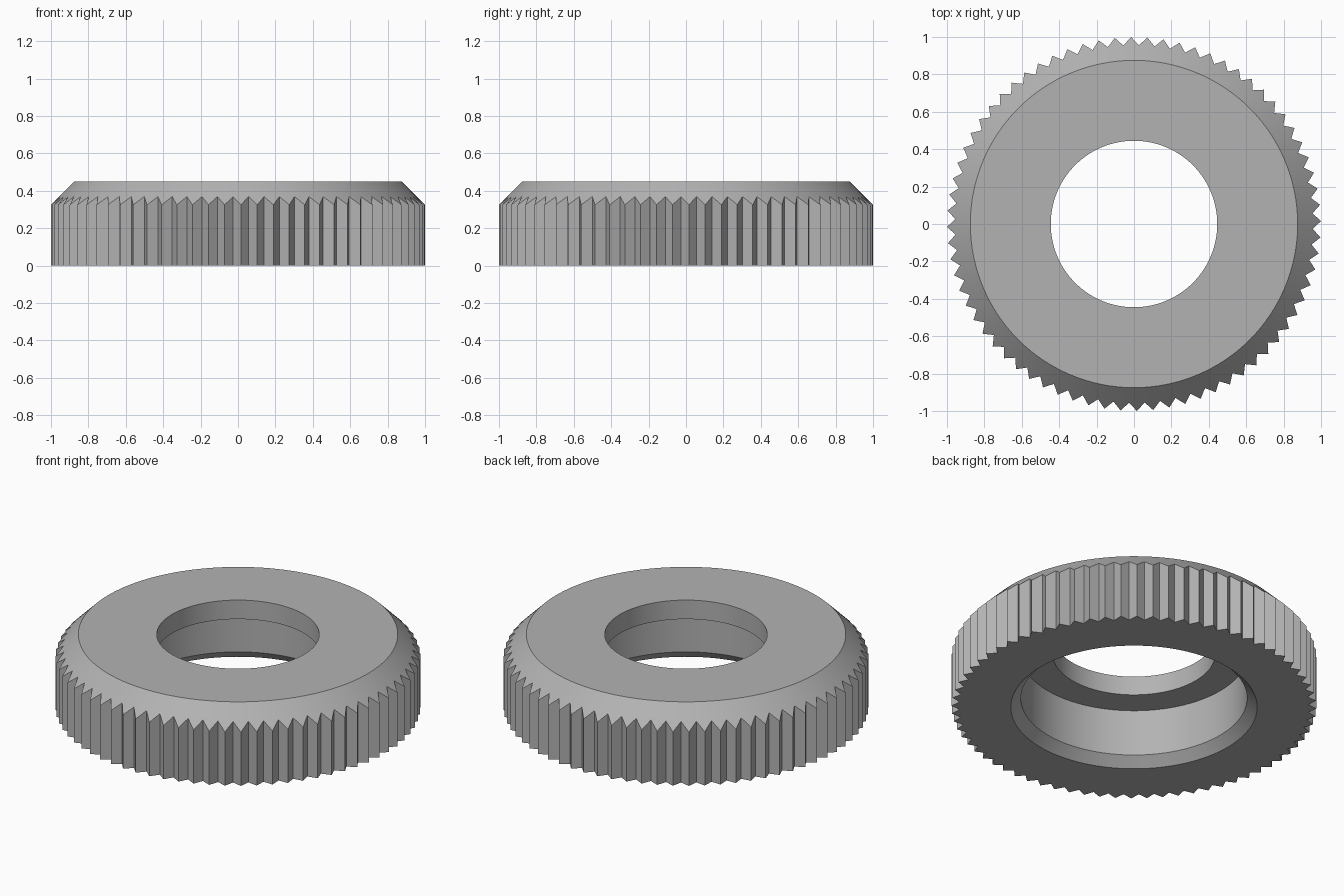
import bpy
import bmesh
import math

cube = bpy.data.objects.get("Cube")
if cube:
    bpy.data.objects.remove(cube)

TEETH = 72
SEGMENTS = TEETH * 2
PHASE = math.radians(0.9)
TIP, VALLEY = 1.0, 0.956
HEIGHT, TOP_RADIUS = 0.45, 0.875

# Plain grey metal
grey = bpy.data.materials.new("grey_metal")
grey.use_nodes = True
colour = (0.45, 0.45, 0.45, 1)
grey.diffuse_color = colour
grey.node_tree.nodes["Principled BSDF"].inputs["Base Color"].default_value = colour


def tooth_radius(i):
    return VALLEY if i % 2 else TIP


def cone_height(radius):
    return HEIGHT - (radius - TOP_RADIUS)


def add_ring(bm, radius, height):
    """Ring of vertices; radius and height are functions of the index."""
    ring = []
    for i in range(SEGMENTS):
        a = PHASE + math.tau * i / SEGMENTS
        r = radius(i)
        ring.append(bm.verts.new((r * math.cos(a), r * math.sin(a), height(r))))
    return ring


def circle(bm, radius, height):
    return add_ring(bm, lambda i: radius, lambda r: height)


bm = bmesh.new()
rings = [
    # Knurled rim, cut off by the conical shoulder
    add_ring(bm, tooth_radius, lambda r: 0.0),
    add_ring(bm, tooth_radius, cone_height),
    # Flat top and bore
    circle(bm, TOP_RADIUS, HEIGHT),
    circle(bm, 0.445, HEIGHT),
    circle(bm, 0.445, 0.335),
    # Wider recess underneath with a chamfered mouth
    circle(bm, 0.62, 0.335),
    circle(bm, 0.62, 0.055),
    circle(bm, 0.675, 0.0),
]
for lower, upper in zip(rings, rings[1:] + rings[:1]):
    for i in range(SEGMENTS):
        j = (i + 1) % SEGMENTS
        bm.faces.new((lower[i], lower[j], upper[j], upper[i]))
bmesh.ops.recalc_face_normals(bm, faces=bm.faces)

mesh = bpy.data.meshes.new("knurled_ring")
bm.to_mesh(mesh)
bm.free()
mesh.materials.append(grey)
ring_object = bpy.data.objects.new("knurled_ring", mesh)
bpy.context.collection.objects.link(ring_object)

bpy.ops.object.select_all(action="DESELECT")
ring_object.select_set(True)
bpy.context.view_layer.objects.active = ring_object
bpy.ops.object.shade_smooth_by_angle(angle=math.radians(30))
